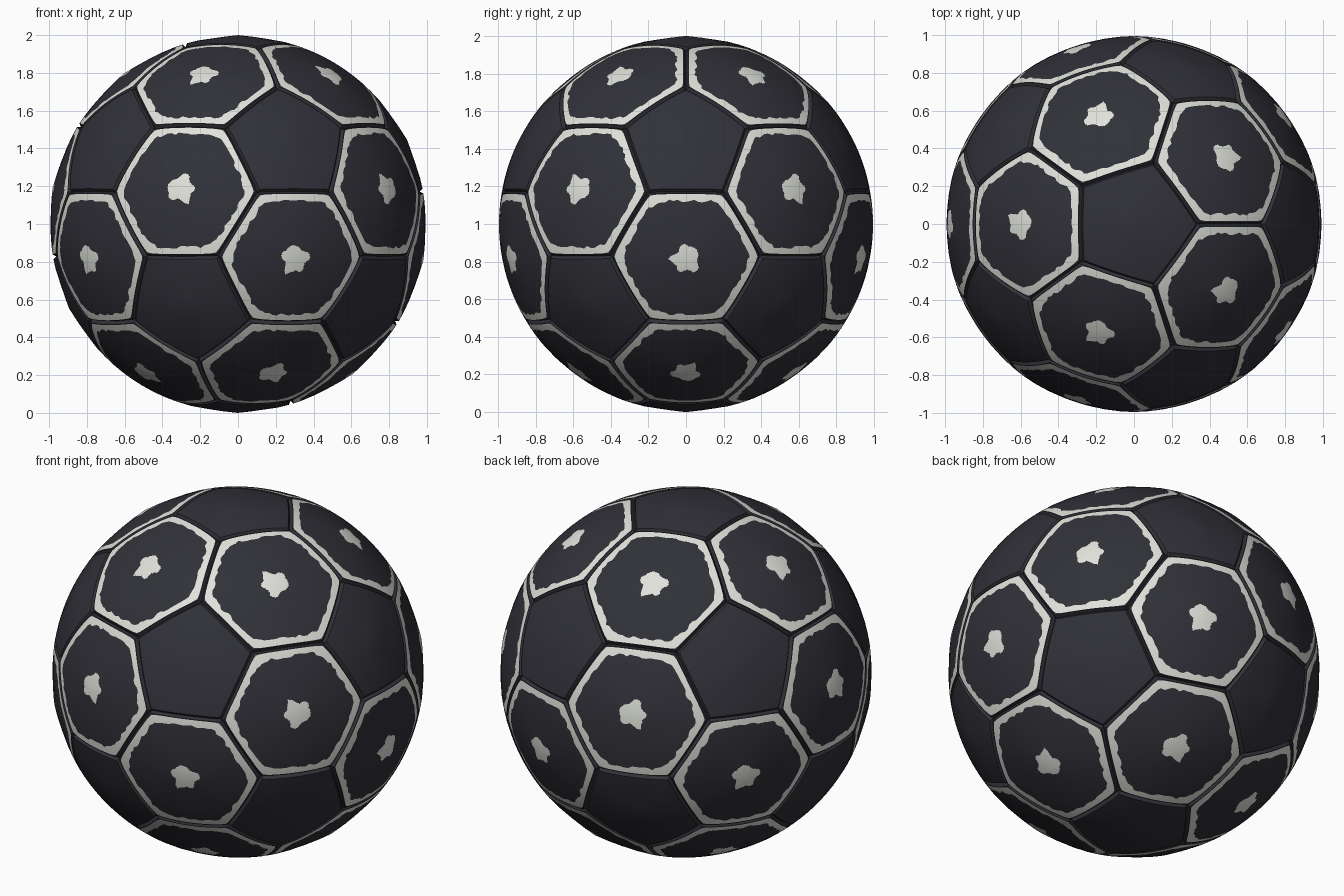
import bpy, bmesh, math, random
from itertools import combinations
from mathutils import Vector

if "Cube" in bpy.data.objects:
    bpy.data.objects.remove(bpy.data.objects["Cube"], do_unlink=True)


def material(name, rgb):
    m = bpy.data.materials.new(name)
    m.use_nodes = True
    m.diffuse_color = (*rgb, 1)
    bsdf = m.node_tree.nodes["Principled BSDF"]
    bsdf.inputs["Base Color"].default_value = (*rgb, 1)
    bsdf.inputs["Roughness"].default_value = 0.7
    return m


DARK, WHITE = 0, 1
MATS = [material("charcoal", (0.03, 0.03, 0.04)), material("off_white", (0.74, 0.76, 0.70))]
STEPS = 16                      # rim samples along each panel side
CENTRE = Vector((0, 0, 1))

# Worn-paint outlines, shared by every hexagon
random.seed(7)
jag, blot = [], []
level = 0
for k in range(6 * STEPS):
    if k % 2 == 0 or random.random() < 0.3:
        level = random.uniform(-0.024, 0.022)
    corner = abs(2 * (k % STEPS) / STEPS - 1) ** 4
    jag.append(0.86 - 0.035 * corner + level)
    a = math.tau * k / (6 * STEPS)
    blot.append(0.19 + 0.025 * math.sin(5 * a) + 0.02 * math.sin(3 * a + 1)
                + random.uniform(-0.01, 0.01))


def build_panel(name, centre, corners, rings, colours):
    """Curved panel: concentric rings from the centre to a sunken seam."""
    centre = centre.normalized()
    u = (corners[0] - centre * corners[0].dot(centre)).normalized()
    v = centre.cross(u)
    corners = sorted(corners, key=lambda p: math.atan2(p.dot(v), p.dot(u)))
    rim = [a.lerp(b, s / STEPS).normalized()
           for a, b in zip(corners, corners[1:] + corners[:1]) for s in range(STEPS)]
    n = len(rim)
    bm = bmesh.new()
    hub = bm.verts.new(centre + CENTRE)
    previous = None
    for ring, colour in zip(rings, colours):
        row = []
        for k, p in enumerate(rim):
            t = ring(k)
            radius = 0.977 if t >= 1 else 1 - 0.008 * math.sin(math.pi * min(t, 0.75))
            row.append(bm.verts.new(centre.lerp(p, t).normalized() * radius + CENTRE))
        for k in range(n):
            j = (k + 1) % n
            if previous:
                f = bm.faces.new((previous[k], row[k], row[j], previous[j]))
            else:
                f = bm.faces.new((hub, row[k], row[j]))
            f.material_index = colour
            f.smooth = True
        previous = row
    mesh = bpy.data.meshes.new(name)
    bm.to_mesh(mesh)
    bm.free()
    for m in MATS:
        mesh.materials.append(m)
    obj = bpy.data.objects.new(name, mesh)
    bpy.context.collection.objects.link(obj)
    return obj


def flat(t):
    return lambda k: t


def rounded(t):
    return lambda k: t - 0.015 * abs(2 * (k % STEPS) / STEPS - 1) ** 8


# Icosahedron layout: poles plus two staggered rings of five
h, w = 1 / math.sqrt(5), 2 / math.sqrt(5)
points = [Vector((0, 0, 1)), Vector((0, 0, -1))]
for k in range(5):
    for z, turn in ((h, 0), (-h, 36)):
        a = math.radians(72 * k + turn)
        points.append(Vector((w * math.cos(a), w * math.sin(a), z)))


def near(a, b):
    return 0.1 < (a - b).length < 1.2


def third(a, b):
    return ((2 * a + b) / 3).normalized()


panels = []

# Plain pentagon panels around each layout point
pent_rings = [flat(t) for t in (0.25, 0.5, 0.75, 0.955, 1)]
for p in points:
    corners = [third(p, q) for q in points if near(p, q)]
    panels.append(build_panel("pentagon_panel", p, corners, pent_rings, [DARK] * 5))

# Hexagon panels with a worn white border and a white centre blot
hex_rings = [lambda k: blot[k], flat(0.4), flat(0.65), lambda k: jag[k],
             rounded(0.957), flat(0.967), flat(1)]
hex_colours = [WHITE, DARK, DARK, DARK, WHITE, DARK, DARK]
for tri in combinations(points, 3):
    if all(near(a, b) for a, b in combinations(tri, 2)):
        corners = [third(a, b) for a in tri for b in tri if a is not b]
        panels.append(build_panel("hexagon_panel", sum(tri, Vector()), corners,
                                  hex_rings, hex_colours))

# Smooth panels with crisp seams
bpy.ops.object.select_all(action='DESELECT')
for obj in panels:
    obj.select_set(True)
bpy.context.view_layer.objects.active = panels[0]
bpy.ops.object.shade_smooth_by_angle(angle=math.radians(30))
